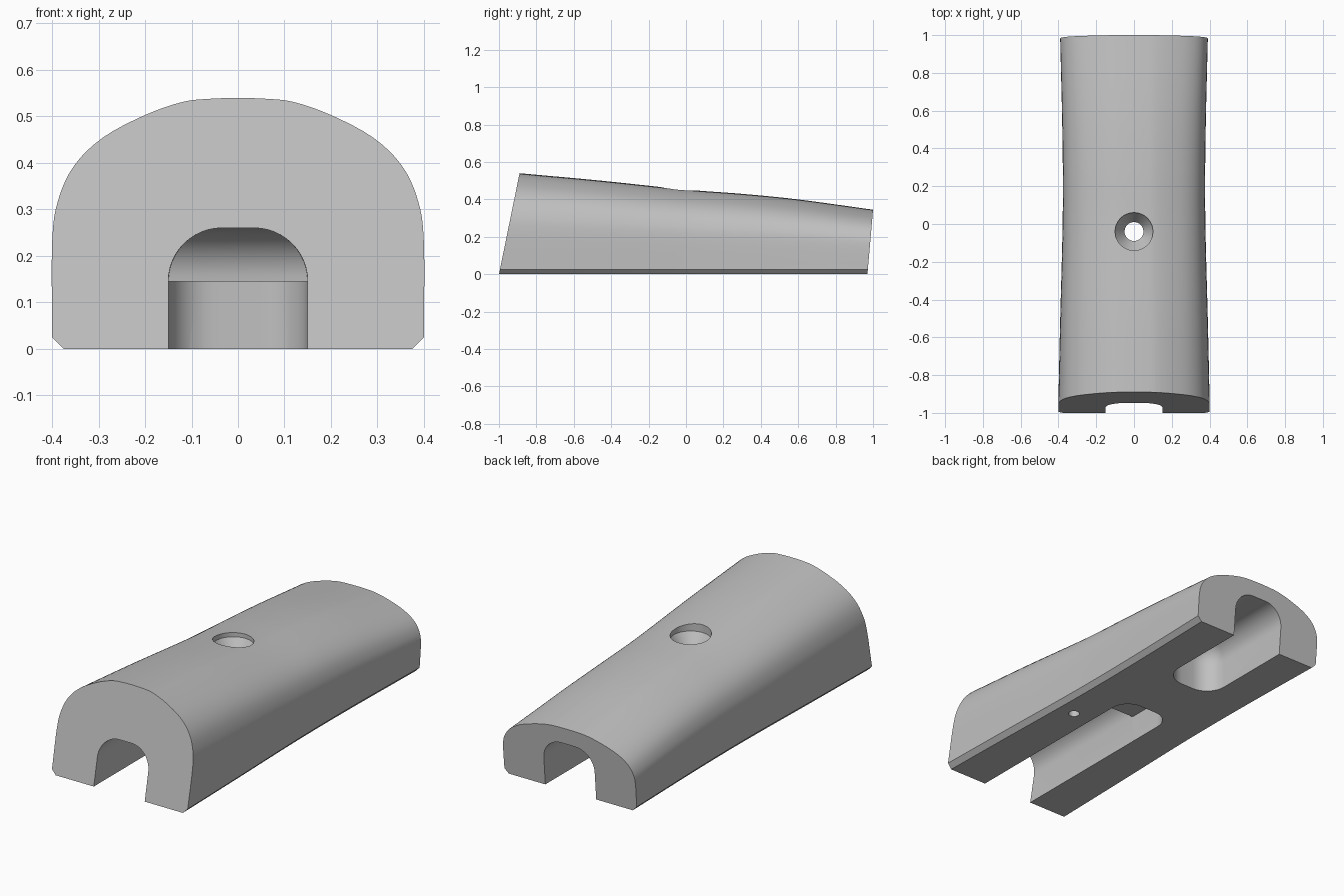
import bpy, bmesh, math
from mathutils import Vector

cube = bpy.data.objects.get("Cube")
if cube:
    bpy.data.objects.remove(cube, do_unlink=True)

grey = bpy.data.materials.new("plain grey")
grey.use_nodes = True
grey.diffuse_color = (0.53, 0.53, 0.53, 1)
grey.node_tree.nodes["Principled BSDF"].inputs["Base Color"].default_value = (0.53, 0.53, 0.53, 1)


def loft(name, loops):
    """Closed solid through a list of equal-length closed loops."""
    bm = bmesh.new()
    rows = [[bm.verts.new(p) for p in loop] for loop in loops]
    n = len(rows[0])
    for a, b in zip(rows, rows[1:]):
        for i in range(n):
            j = (i + 1) % n
            bm.faces.new((a[i], a[j], b[j], b[i]))
    bm.faces.new(rows[0])
    bm.faces.new(rows[-1])
    bmesh.ops.recalc_face_normals(bm, faces=bm.faces)
    mesh = bpy.data.meshes.new(name)
    bm.to_mesh(mesh)
    bm.free()
    obj = bpy.data.objects.new(name, mesh)
    bpy.context.collection.objects.link(obj)
    mesh.materials.append(grey)
    return obj


def spline(pts, steps):
    """Smooth curve through the points."""
    pts = [Vector(p) for p in pts]
    ext = [2 * pts[0] - pts[1]] + pts + [2 * pts[-1] - pts[-2]]
    out = []
    for a, b, c, d in zip(ext, ext[1:], ext[2:], ext[3:]):
        for k in range(steps):
            t = k / steps
            out.append(0.5 * (2 * b + (c - a) * t + (2 * a - 5 * b + 4 * c - d) * t * t
                              + (3 * b - a - 3 * c + d) * t ** 3))
    return out + [pts[-1]]


def slot_cutter(name, y0, y1, half, top, fillet, corner):
    """Box with rounded upright corners and a rounded upper edge."""
    levels = [(0, -0.2)]
    for k in range(13 if fillet else 1):
        a = math.pi / 2 * k / 12
        levels.append((fillet * (1 - math.cos(a)), top - fillet + fillet * math.sin(a)))
    cy, hy = (y0 + y1) / 2, (y1 - y0) / 2
    loops = []
    for inset, z in levels:
        r = max(corner - inset, 0.001)
        loop = []
        for q, (sx, sy) in enumerate(((1, 1), (-1, 1), (-1, -1), (1, -1))):
            for k in range(9):
                a = math.pi / 2 * (q + k / 8)
                loop.append((sx * (half - inset - r) + r * math.cos(a),
                             cy + sy * (hy - inset - r) + r * math.sin(a), z))
        loops.append(loop)
    return loft(name, loops)


def turned_cutter(name, x, y, profile, sides=48):
    """Round cutter from (radius, height) pairs."""
    return loft(name, [[(x + r * math.cos(2 * math.pi * i / sides),
                         y + r * math.sin(2 * math.pi * i / sides), z)
                        for i in range(sides)] for r, z in profile])


# Domed body: half section, mirrored, swept between two tilted ends
CHAMFER, FULL = 0.025, 0.54
half = spline([(0.4, CHAMFER), (0.4, 0.23), (0.387, 0.32), (0.352, 0.395), (0.29, 0.455),
               (0.2, 0.503), (0.12, 0.531), (0.06, 0.538), (0, FULL)], 4)
half = [Vector((0.375, 0))] + half
section = half + [Vector((-p.x, p.y)) for p in reversed(half[:-1])]
spine = spline([(-0.89, 0.54, 0.4), (-0.45, 0.5, 0.39), (0, 0.453, 0.378), (0.3, 0.43, 0.376),
                (0.6, 0.4, 0.38), (1.0, 0.345, 0.39)], 6)
loops = []
for y, height, width in spine:
    s = (y + 0.89) / 1.89
    loop = []
    for p in section:
        z = p.y
        if z > CHAMFER:
            z = CHAMFER + (z - CHAMFER) * (height - CHAMFER) / (FULL - CHAMFER)
        front, back = -1 + 0.204 * z, 0.97 + 0.087 * z
        loop.append((p.x * width / 0.4, front + (back - front) * s, z))
    loops.append(loop)
body = loft("grip_body", loops)

# Underside slots, bolt seat, countersunk bolt hole and pin hole
HOLE_Y = -0.04
cutters = [
    slot_cutter("front_slot_cutter", -1.4, -0.19, 0.15, 0.26, 0.115, 0.001),
    slot_cutter("bolt_seat_cutter", -0.6, 0.11, 0.1495, 0.145, 0, 0.1),
    slot_cutter("back_slot_cutter", 0.42, 1.4, 0.15, 0.26, 0.11, 0.112),
    turned_cutter("bolt_hole_cutter", 0, HOLE_Y,
                  [(0.05, 0.1), (0.05, 0.355), (0.1, 0.425), (0.1, 0.7)]),
    turned_cutter("pin_hole_cutter", 0.26, -0.165, [(0.028, -0.1), (0.028, 0.1)], 16),
]
bpy.ops.object.select_all(action='DESELECT')
bpy.context.view_layer.objects.active = body
body.select_set(True)
for cutter in cutters:
    cutter.hide_render = True
    mod = body.modifiers.new(cutter.name, 'BOOLEAN')
    mod.operation = 'DIFFERENCE'
    mod.solver = 'EXACT'
    mod.object = cutter
    bpy.ops.object.modifier_apply(modifier=mod.name)
    bpy.data.objects.remove(cutter, do_unlink=True)
bpy.ops.object.shade_smooth_by_angle(angle=math.radians(30))
